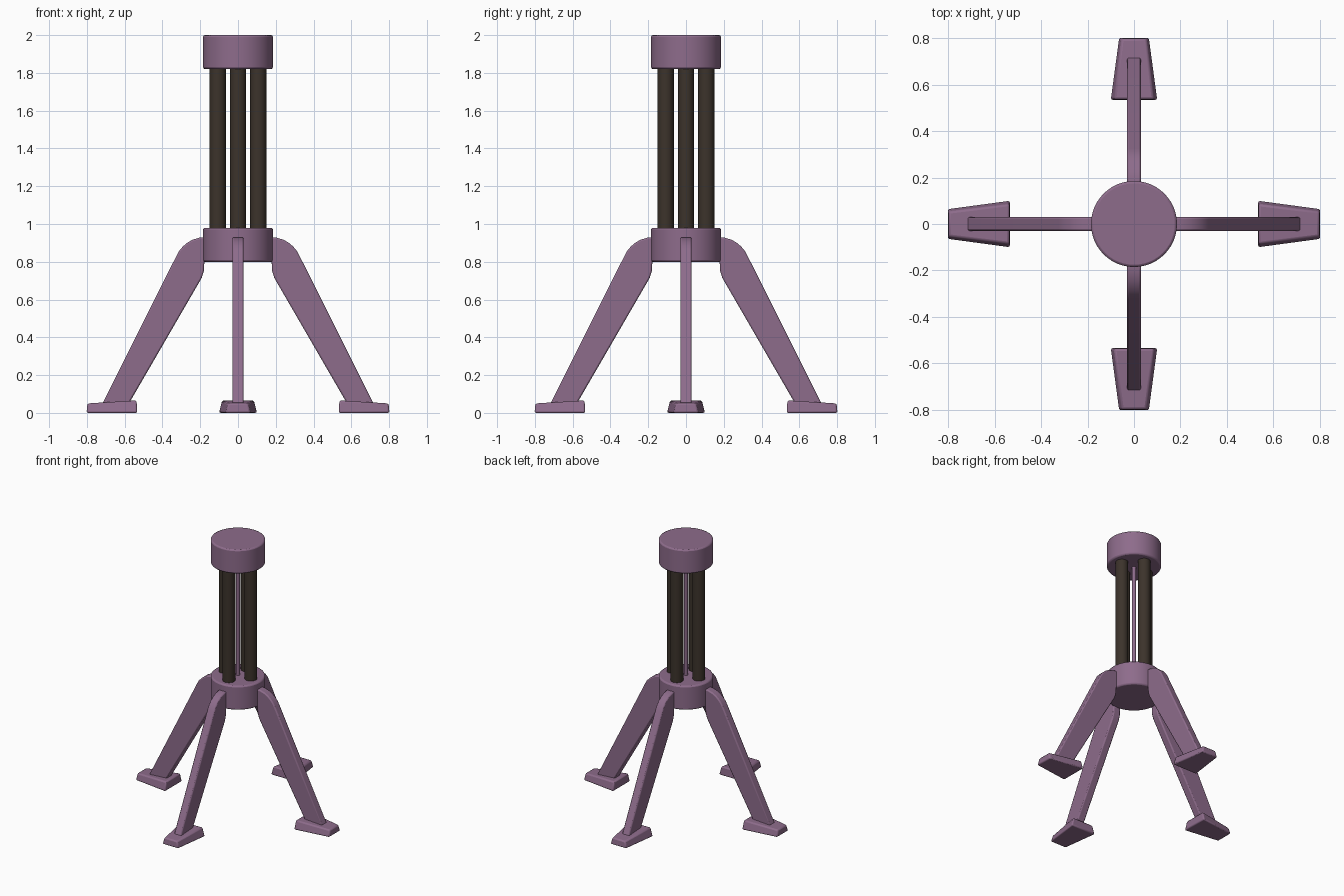
import bpy, bmesh, math
from mathutils import Matrix

if "Cube" in bpy.data.objects:
    bpy.data.objects.remove(bpy.data.objects["Cube"])


def material(name, color):
    m = bpy.data.materials.new(name)
    m.diffuse_color = color
    m.use_nodes = True
    m.node_tree.nodes["Principled BSDF"].inputs["Base Color"].default_value = m.diffuse_color
    return m


PURPLE = material("purple_metal", (0.27, 0.15, 0.26, 1))
DARK = material("dark_rod", (0.045, 0.033, 0.024, 1))


def finish(obj, mat, bevel=0.0):
    obj.data.materials.append(mat)
    if bevel:
        b = obj.modifiers.new("bevel", 'BEVEL')
        b.width, b.segments, b.limit_method = bevel, 2, 'ANGLE'
        b.angle_limit = math.radians(40)
    bpy.ops.object.select_all(action='DESELECT')
    obj.select_set(True)
    bpy.context.view_layer.objects.active = obj
    bpy.ops.object.shade_smooth_by_angle(angle=math.radians(35))


def cylinder(name, x, y, r, z0, z1, mat, sides, bevel=0.0):
    bpy.ops.mesh.primitive_cylinder_add(vertices=sides, radius=r, depth=z1 - z0,
                                        location=(x, y, (z0 + z1) / 2))
    obj = bpy.context.object
    obj.name = name
    finish(obj, mat, bevel)


def solid(name, loop_a, loop_b, angle, mat, bevel):
    # closed solid between two matching loops, turned about z
    bm = bmesh.new()
    a = [bm.verts.new(p) for p in loop_a]
    b = [bm.verts.new(p) for p in loop_b]
    bm.faces.new(a)
    bm.faces.new(b[::-1])
    n = len(a)
    for i in range(n):
        j = (i + 1) % n
        bm.faces.new((a[j], a[i], b[i], b[j]))
    bmesh.ops.recalc_face_normals(bm, faces=bm.faces)
    bm.transform(Matrix.Rotation(angle, 4, 'Z'))
    mesh = bpy.data.meshes.new(name)
    bm.to_mesh(mesh)
    bm.free()
    obj = bpy.data.objects.new(name, mesh)
    bpy.context.collection.objects.link(obj)
    finish(obj, mat, bevel)


# hub and top cap
cylinder("hub", 0, 0, 0.185, 0.80, 0.98, PURPLE, 48, 0.01)
cylinder("top_cap", 0, 0, 0.185, 1.82, 2.0, PURPLE, 48, 0.01)

# thin central rod
cylinder("center_rod", 0, 0, 0.014, 0.95, 1.85, PURPLE, 16)

# leg side profile (distance from axis, height)
LEG = [(0.16, 0.93), (0.20, 0.929), (0.24, 0.917), (0.267, 0.902), (0.29, 0.883),
       (0.31, 0.86), (0.325, 0.833), (0.72, 0.045), (0.58, 0.045), (0.215, 0.675),
       (0.192, 0.715), (0.181, 0.75), (0.178, 0.80), (0.16, 0.81)]
# foot outlines
FOOT_LOW = [(0.533, -0.102, 0), (0.802, -0.066, 0), (0.802, 0.066, 0), (0.533, 0.102, 0)]
FOOT_TOP = [(0.537, -0.085, 0.066), (0.797, -0.053, 0.05),
            (0.797, 0.053, 0.05), (0.537, 0.085, 0.066)]

# dark rods, legs and feet, four of each around the axis
for i, side in enumerate(("right", "back", "left", "front")):
    ang = i * math.pi / 2
    cylinder(side + "_rod", 0.107 * math.cos(ang), 0.107 * math.sin(ang),
             0.043, 0.95, 1.85, DARK, 24)
    solid(side + "_leg", [(x, -0.03, z) for x, z in LEG],
          [(x, 0.03, z) for x, z in LEG], ang, PURPLE, 0.008)
    solid(side + "_foot", FOOT_LOW, FOOT_TOP, ang, PURPLE, 0.009)
